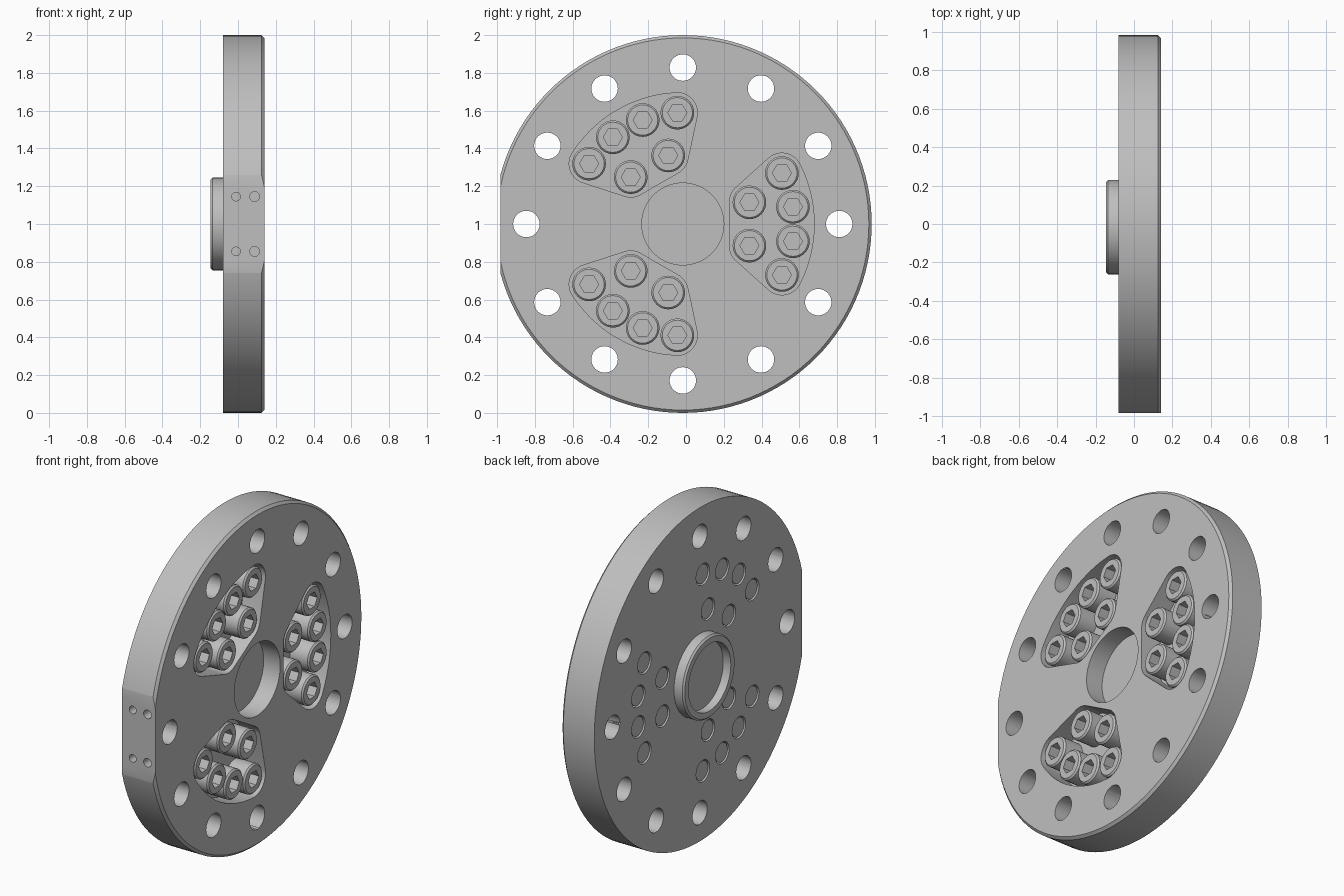
import bpy
import bmesh
from math import cos, sin, pi, radians
from mathutils import Matrix, Vector

if "Cube" in bpy.data.objects:
    bpy.data.objects.remove(bpy.data.objects["Cube"], do_unlink=True)

CENTRE = Vector((0, -0.017, 1.0))
BACK, FRONT, FLOOR = -0.08, 0.14, 0.01

steel = bpy.data.materials.new("grey_steel")
steel.use_nodes = True
grey = (0.52, 0.52, 0.52, 1)
steel.diffuse_color = grey
steel.node_tree.nodes["Principled BSDF"].inputs["Base Color"].default_value = grey


def finish(name, bm):
    bmesh.ops.recalc_face_normals(bm, faces=bm.faces[:])
    mesh = bpy.data.meshes.new(name)
    bm.to_mesh(mesh)
    bm.free()
    mesh.materials.append(steel)
    obj = bpy.data.objects.new(name, mesh)
    obj.location = CENTRE
    bpy.context.collection.objects.link(obj)
    return obj


def lathe(name, profile, steps):
    """Turn a list of (x, radius) points around the x axis."""
    bm = bmesh.new()
    verts = [bm.verts.new((x, r, 0)) for x, r in profile]
    edges = [bm.edges.new(pair) for pair in zip(verts, verts[1:])]
    bmesh.ops.spin(bm, geom=verts + edges, cent=(0, 0, 0), axis=(1, 0, 0),
                   angle=2 * pi, steps=steps, use_duplicate=False)
    bmesh.ops.remove_doubles(bm, verts=bm.verts[:], dist=0.0001)
    return finish(name, bm)


def circle(y, z, r, n=32):
    return [(y + r * cos(2 * pi * i / n), z + r * sin(2 * pi * i / n)) for i in range(n)]


def prism(bm, outline, x0, x1):
    """Extrude a (y, z) outline along x."""
    low = [bm.verts.new((x0, y, z)) for y, z in outline]
    high = [bm.verts.new((x1, y, z)) for y, z in outline]
    bm.faces.new(low)
    bm.faces.new(high)
    for i in range(len(low)):
        j = (i + 1) % len(low)
        bm.faces.new((low[i], low[j], high[j], high[i]))


def hull(points):
    """Convex outline around a set of 2D points."""
    def half(pts):
        out = []
        for p in pts:
            while len(out) > 1 and ((out[-1][0] - out[-2][0]) * (p[1] - out[-2][1])
                                    - (out[-1][1] - out[-2][1]) * (p[0] - out[-2][0])) <= 1e-7:
                out.pop()
            out.append(p)
        return out[:-1]
    pts = sorted(points)
    return half(pts) + half(pts[::-1])


def polar(r, degrees):
    return r * cos(radians(degrees)), r * sin(radians(degrees))


def cut(target, bm):
    """Subtract a mesh from the target and discard the cutter."""
    cutter = finish("cutter", bm)
    cutter.hide_render = True
    mod = target.modifiers.new("cut", "BOOLEAN")
    mod.operation, mod.solver, mod.object = "DIFFERENCE", "EXACT", cutter
    bpy.context.view_layer.update()
    graph = bpy.context.evaluated_depsgraph_get()
    result = bpy.data.meshes.new_from_object(target.evaluated_get(graph))
    target.modifiers.clear()
    target.data = result
    bpy.data.objects.remove(cutter, do_unlink=True)


def smooth(obj):
    bpy.ops.object.select_all(action="DESELECT")
    obj.select_set(True)
    bpy.context.view_layer.objects.active = obj
    bpy.ops.object.shade_smooth_by_angle(angle=radians(30))


# Disc with chamfered rim, blind centre bore and hollow rear spigot
plate = lathe("flange_plate", [
    (0.03, 0), (0.03, 0.217), (FRONT, 0.217), (FRONT, 0.985), (0.125, 1.0),
    (BACK, 1.0), (BACK, 0.245), (-0.135, 0.245), (-0.145, 0.235),
    (-0.145, 0.2), (-0.095, 0.2), (-0.095, 0)], 120)

# Flat on the rim
bm = bmesh.new()
prism(bm, [(-1.2, -0.5), (-0.966, -0.5), (-0.966, 0.5), (-1.2, 0.5)], -0.3, 0.3)
cut(plate, bm)

# Ring of mounting holes
bm = bmesh.new()
for i in range(12):
    prism(bm, circle(*polar(0.828, 30 * i), 0.07), -0.3, 0.3)
cut(plate, bm)

# Small blind holes in the flat
bm = bmesh.new()
for x, r in ((-0.01, 0.023), (0.088, 0.026)):
    for z in (-0.145, 0.145):
        prism(bm, circle(x, z, r, 16), 0.88, 1.1)
bmesh.ops.rotate(bm, verts=bm.verts[:], cent=(0, 0, 0),
                 matrix=Matrix.Rotation(-pi / 2, 3, "Z"))
cut(plate, bm)

# Three rounded pockets
bm = bmesh.new()
for turn in (0, 120, 240):
    rim = [p for k in range(-6, 7) for p in circle(*polar(0.59, turn + 27.2 * k / 6), 0.106)]
    rim += [p for a in (-18, 18) for p in circle(*polar(0.371, turn + a), 0.106)]
    prism(bm, hull(rim), FLOOR, 0.3)
cut(plate, bm)

# Bolt holes through the pocket floors
seats = [polar(r, turn + a) for turn in (0, 120, 240)
         for r, a in ((0.59, -27.2), (0.59, -8.9), (0.59, 8.9), (0.59, 27.2),
                      (0.371, -18), (0.371, 18))]
bm = bmesh.new()
for y, z in seats:
    prism(bm, circle(y, z, 0.064), -0.3, 0.05)
cut(plate, bm)
smooth(plate)

# Socket head bolts
bolt = lathe("socket_bolt", [
    (0.135, 0), (0.135, 0.08), (0.126, 0.089), (FLOOR - 0.001, 0.089),
    (FLOOR - 0.001, 0.057), (BACK + 0.006, 0.057), (BACK + 0.006, 0)], 32)
bm = bmesh.new()
prism(bm, circle(0, 0, 0.05, 6), 0.07, 0.3)
cut(bolt, bm)
smooth(bolt)
for i, (y, z) in enumerate(seats):
    part = bolt
    if i:
        part = bolt.copy()
        bpy.context.collection.objects.link(part)
    part.name = f"socket_bolt_{i + 1}"
    part.location = CENTRE + Vector((0, y, z))
